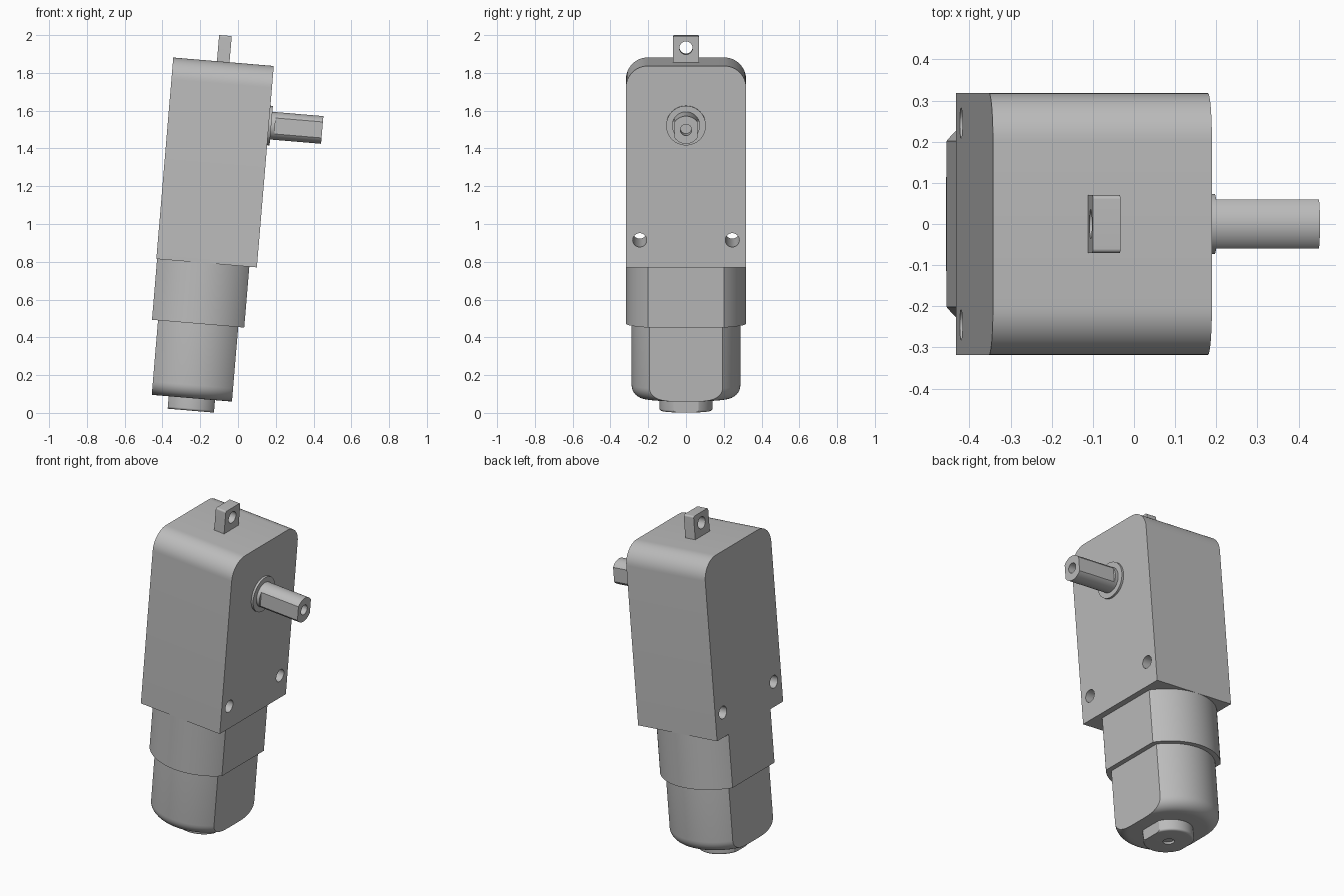
import bpy, bmesh, math
from mathutils import Matrix, Vector

if "Cube" in bpy.data.objects:
    bpy.data.objects.remove(bpy.data.objects["Cube"], do_unlink=True)

TILT = Matrix.Rotation(math.radians(4.8), 4, 'Y')   # whole motor leans slightly
AXIS_X = -0.25                                      # motor can axis
SHAFT_Z = 1.53                                      # output shaft axis
ALONG_X = Matrix.Rotation(math.pi / 2, 4, 'Y')

grey = bpy.data.materials.new("plain grey")
grey.use_nodes = True
grey.diffuse_color = (0.5, 0.5, 0.5, 1)
grey.node_tree.nodes["Principled BSDF"].inputs["Base Color"].default_value = (0.5, 0.5, 0.5, 1)


def finish(name, bm):
    bmesh.ops.recalc_face_normals(bm, faces=bm.faces)
    mesh = bpy.data.meshes.new(name)
    bm.to_mesh(mesh)
    bm.free()
    obj = bpy.data.objects.new(name, mesh)
    obj.data.materials.append(grey)
    bpy.context.collection.objects.link(obj)
    return obj


def box(name, low, high, radius, pick):
    """Box between two corners, rounding the edges chosen by pick(direction, middle)."""
    low, high = Vector(low), Vector(high)
    bm = bmesh.new()
    bmesh.ops.create_cube(bm, size=1)
    for v in bm.verts:
        v.co = (low + high) / 2 + v.co * (high - low)
    edges = [e for e in bm.edges
             if pick(e.verts[1].co - e.verts[0].co, (e.verts[0].co + e.verts[1].co) / 2)]
    bmesh.ops.bevel(bm, geom=edges, offset=radius, segments=12, profile=0.5, affect='EDGES')
    return finish(name, bm)


def cylinder(name, radius, start, end, place, flat=None, axis='X', fillet=0, sides=96):
    """Cylinder along z, optionally filleted at its start and cut by two flats."""
    bm = bmesh.new()
    bmesh.ops.create_cone(bm, cap_ends=True, segments=sides, radius1=radius,
                          radius2=radius, depth=end - start,
                          matrix=Matrix.Translation((0, 0, (start + end) / 2)))
    if fillet:
        rim = [e for e in bm.edges if all(v.co.z < start + 1e-4 for v in e.verts)]
        bmesh.ops.bevel(bm, geom=rim, offset=fillet, segments=8, profile=0.5, affect='EDGES')
    if flat:
        for side in (-1, 1):
            normal = Vector((side, 0, 0)) if axis == 'X' else Vector((0, side, 0))
            cut = bmesh.ops.bisect_plane(bm, geom=bm.verts[:] + bm.edges[:] + bm.faces[:],
                                         plane_co=normal * flat, plane_no=normal,
                                         clear_outer=True)
            edges = [g for g in cut["geom_cut"] if isinstance(g, bmesh.types.BMEdge)]
            bmesh.ops.holes_fill(bm, edges=edges, sides=0)
    bm.transform(place)
    return finish(name, bm)


def drill(obj, *cutters):
    for cutter in cutters:
        mod = obj.modifiers.new("hole", 'BOOLEAN')
        mod.operation, mod.solver, mod.object = 'DIFFERENCE', 'EXACT', cutter
        bpy.context.view_layer.objects.active = obj
        bpy.ops.object.modifier_apply(modifier=mod.name)
        bpy.data.objects.remove(cutter, do_unlink=True)


def x_axis(y, z):
    return Matrix.Translation((0, y, z)) @ ALONG_X


upright = Matrix.Translation((AXIS_X, 0, 0))

# Gearbox housing with rounded shoulders and two mounting holes
housing = box("gearbox_housing", (-0.499, -0.318, 0.776), (0.035, 0.318, 1.846), 0.115,
              lambda d, m: abs(d.x) > 0.1 and m.z > 1.8)
drill(housing, *[cylinder("cutter", 0.037, -0.7, 0.2, x_axis(y, 0.921), sides=32)
                 for y in (-0.245, 0.245)])

# Hanging tab on top
tab = box("top_tab", (-0.267, -0.07, 1.83), (-0.2, 0.07, 1.985), 0.01,
          lambda d, m: abs(d.x) > 0.01 and m.z > 1.9)
drill(tab, cylinder("cutter", 0.035, -0.4, 0, x_axis(0, 1.922), sides=32))

# Motor can: collar, body and rear boss, all round with two flats
collar = cylinder("motor_collar", 0.3175, 0.453, 0.78, upright, flat=0.245)
can = cylinder("motor_can", 0.288, 0.057, 0.46, upright, flat=0.213, fillet=0.07)
boss = cylinder("rear_boss", 0.14, -0.009, 0.065, upright, flat=0.123, fillet=0.012)
drill(boss, cylinder("cutter", 0.032, -0.1, 0.004, upright, sides=32))

# Output shaft: flange, round root and double flat end with a screw hole
flange = cylinder("shaft_flange", 0.105, 0.03, 0.048, x_axis(0, SHAFT_Z), sides=64)
root = cylinder("shaft_root", 0.0735, 0.03, 0.068, x_axis(0, SHAFT_Z), sides=64)
shaft = cylinder("output_shaft", 0.0735, 0.06, 0.319, x_axis(0, SHAFT_Z),
                 flat=0.06, axis='Y', sides=64)
drill(shaft, cylinder("cutter", 0.03, 0.2, 0.4, x_axis(0, SHAFT_Z), sides=32))

# Lean every part and smooth the curved faces
for obj in (housing, tab, collar, can, boss, flange, root, shaft):
    obj.data.transform(TILT)
    bpy.ops.object.select_all(action='DESELECT')
    obj.select_set(True)
    bpy.context.view_layer.objects.active = obj
    bpy.ops.object.shade_smooth_by_angle(angle=math.radians(25))
